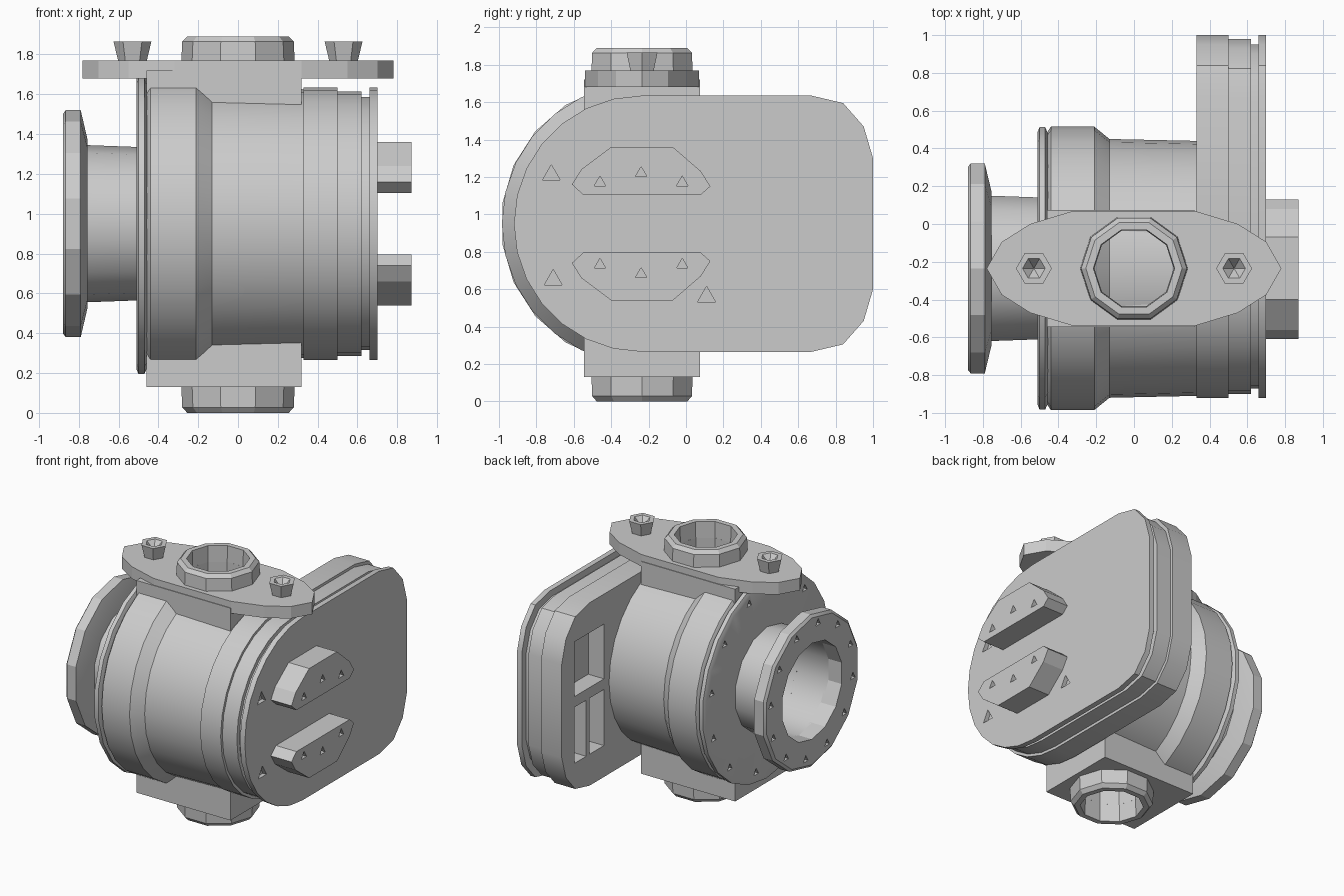
import bpy, bmesh
from math import sin, cos, pi, radians
from mathutils import Matrix, Vector

CY, CZ = -0.235, 0.95      # main axis of the valve body runs along x

cube = bpy.data.objects.get("Cube")
if cube:
    bpy.data.objects.remove(cube, do_unlink=True)

grey = bpy.data.materials.new("cast_grey")
grey.use_nodes = True
grey.diffuse_color = (0.6, 0.6, 0.6, 1)
bsdf = next(n for n in grey.node_tree.nodes if n.type == 'BSDF_PRINCIPLED')
bsdf.inputs["Base Color"].default_value = (0.6, 0.6, 0.6, 1)
bsdf.inputs["Roughness"].default_value = 0.7


def finish(name, bm, smooth=None):
    bmesh.ops.remove_doubles(bm, verts=bm.verts, dist=1e-5)
    bmesh.ops.recalc_face_normals(bm, faces=bm.faces)
    me = bpy.data.meshes.new(name)
    bm.to_mesh(me)
    bm.free()
    me.materials.append(grey)
    ob = bpy.data.objects.new(name, me)
    bpy.context.collection.objects.link(ob)
    if smooth:
        activate(ob)
        bpy.ops.object.shade_smooth_by_angle(angle=radians(smooth))
    return ob


def activate(ob):
    bpy.ops.object.select_all(action='DESELECT')
    ob.select_set(True)
    bpy.context.view_layer.objects.active = ob


def add_prism(bm, pts, a, b, axis):
    """Extrude a 2D outline between a and b along x (outline yz) or z (outline xy)."""
    place = (lambda p, t: (t, *p)) if axis == 'x' else (lambda p, t: (*p, t))
    lo, hi = ([bm.verts.new(place(p, t)) for p in pts] for t in (a, b))
    bm.faces.new(lo)
    bm.faces.new(hi)
    for i in range(len(pts)):
        j = (i + 1) % len(pts)
        bm.faces.new((lo[i], lo[j], hi[j], hi[i]))


def prism(name, pts, a, b, axis, smooth=None):
    bm = bmesh.new()
    add_prism(bm, pts, a, b, axis)
    return finish(name, bm, smooth)


def lathe(name, profile, axis, centre, segs, smooth=None):
    """Spin (position along axis, radius) points about the axis."""
    bm = bmesh.new()
    vs = [bm.verts.new((t, 0, r) if axis == 'x' else (r, 0, t)) for t, r in profile]
    edges = [bm.edges.new(pair) for pair in zip(vs, vs[1:])]
    direction = Vector((1, 0, 0)) if axis == 'x' else Vector((0, 0, 1))
    bmesh.ops.spin(bm, geom=vs + edges, cent=(0, 0, 0), axis=direction,
                   angle=2 * pi, steps=segs, use_duplicate=False)
    bmesh.ops.transform(bm, matrix=Matrix.Translation(centre), verts=bm.verts)
    return finish(name, bm, smooth)


def ring(n, r, cx, cy, start=0.0):
    return [(cx + r * cos(start + 2 * pi * i / n), cy + r * sin(start + 2 * pi * i / n))
            for i in range(n)]


def cut(ob, outlines, a, b, axis):
    """Subtract prisms from an object."""
    bm = bmesh.new()
    for pts in outlines:
        add_prism(bm, pts, a, b, axis)
    cutter = finish("cutter", bm)
    cutter.hide_render = True
    activate(ob)
    mod = ob.modifiers.new("cut", 'BOOLEAN')
    mod.operation, mod.object, mod.solver = 'DIFFERENCE', cutter, 'EXACT'
    bpy.ops.object.modifier_apply(modifier=mod.name)
    bpy.data.objects.remove(cutter, do_unlink=True)


def pits(centres, r):
    return [ring(3, r, y, z, pi / 2) for y, z in centres]


def rect(a0, b0, a1, b1):
    return [(a0, b0), (a1, b0), (a1, b1), (a0, b1)]


axis_centre = (0, CY, CZ)

# Round main body with a stepped shoulder and a wide bore
lathe("main_body", [(-0.46, 0.36), (-0.46, 0.72), (-0.44, 0.75), (-0.21, 0.75),
                    (-0.13, 0.685), (0.33, 0.675), (0.33, 0), (0.2, 0), (0.2, 0.36),
                    (-0.46, 0.36)], 'x', axis_centre, 28, 35)

# End disc with bolt holes
end_disc = lathe("end_disc", [(-0.51, 0.36), (-0.51, 0.73), (-0.5, 0.755), (-0.47, 0.755),
                              (-0.455, 0.72), (-0.455, 0.36), (-0.51, 0.36)],
                 'x', axis_centre, 22, 30)
cut(end_disc, pits(ring(12, 0.67, CY, CZ, 0.2), 0.032), -0.6, -0.475, 'x')

# Inlet pipe and its bolted flange
lathe("inlet_pipe", [(-0.77, 0.36), (-0.77, 0.395), (-0.5, 0.385), (-0.5, 0.36),
                     (-0.77, 0.36)], 'x', axis_centre, 14, 35)
inlet_flange = lathe("inlet_flange", [(-0.88, 0.36), (-0.88, 0.55), (-0.865, 0.57), (-0.79, 0.57),
                                      (-0.755, 0.42), (-0.755, 0.36), (-0.88, 0.36)],
                     'x', axis_centre, 14, 25)
cut(inlet_flange, pits(ring(12, 0.49, CY, CZ, 0.15), 0.032), -0.95, -0.83, 'x')

# Square necks above and below the body, each with a round socket
bore = [ring(10, 0.21, 0, CY)]
neck_outline = rect(-0.46, -0.545, 0.32, 0.075)
upper_neck = prism("upper_neck", neck_outline, 1.32, 1.72, 'z')
cut(upper_neck, bore, 1.6, 2, 'z')
lower_neck = prism("lower_neck", neck_outline, 0.13, 0.58, 'z')
cut(lower_neck, bore, -0.1, 0.26, 'z')

# Top mounting plate
half = [(0.32, 0.305), (0.55, 0.235), (0.70, 0.14), (0.78, 0)]
right = half + [(x, -y) for x, y in half[-2::-1]]
outline = right + [(-x, -y) for x, y in right]
plate = prism("top_plate", [(x, CY + y) for x, y in outline], 1.68, 1.77, 'z')
cut(plate, bore, 1.6, 2, 'z')

# Round collars around the sockets
for name, base, tip in (("top_collar", 1.76, 1.89), ("bottom_collar", 0.14, 0.0)):
    lathe(name, [(base, 0.21), (base, 0.285), (tip * 0.8 + base * 0.2, 0.28), (tip, 0.255),
                 (tip, 0.215), (base, 0.21)], 'z', (0, CY, 0), 10)

# Flared plate bolts with hollow heads
for side, name in ((-1, "right_plate_bolt"), (1, "left_plate_bolt")):
    lathe(name, [(1.76, 0), (1.76, 0.07), (1.865, 0.095), (1.865, 0.06), (1.80, 0)],
          'z', (side * 0.53, CY, 0), 6)

# Side housing: half-round at the front, rounded corners at the back
corner = [(0.67, 0.685), (0.84, 0.645), (0.95, 0.52), (1.0, 0.35)]


def housing_outline(inset):
    k = 0.685 - inset
    arc = [(CY + k * cos(t), CZ + k * sin(t)) for t in
           (pi / 2 + pi * i / 14 for i in range(15))]
    back = [(y - inset * min(1, 2 * (y - 0.4)), z * k / 0.685) for y, z in corner]
    return arc + [(y, CZ - z) for y, z in back] + [(y, CZ + z) for y, z in reversed(back)]


inner = prism("housing_base", housing_outline(0), 0.33, 0.5, 'x', 30)
cut(inner, [rect(0.5, 1.0, 0.85, 1.41), rect(0.5, 0.5, 0.67, 0.92),
            rect(0.71, 0.5, 0.85, 0.92)], 0.2, 0.46, 'x')
prism("housing_middle", housing_outline(0.02), 0.49, 0.62, 'x', 30)
prism("housing_groove", housing_outline(0.05), 0.61, 0.67, 'x', 30)
cover = prism("housing_cover", housing_outline(0), 0.66, 0.7, 'x', 30)
cut(cover, pits([(-0.72, 1.21), (-0.71, 0.65), (0.11, 0.56)], 0.055), 0.67, 0.8, 'x')

# Pair of raised handles on the cover, mirrored about the axis
handle = [(-0.55, 0.155), (0.08, 0.155), (0.13, 0.2), (0.08, 0.28), (-0.07, 0.41),
          (-0.40, 0.41), (-0.56, 0.29), (-0.61, 0.21)]
for sign, name in ((1, "upper_handle"), (-1, "lower_handle")):
    grip = prism(name, [(y, CZ + sign * z) for y, z in handle], 0.69, 0.87, 'x')
    cut(grip, pits([(-0.46, CZ + sign * 0.22), (-0.24, CZ + sign * 0.27),
                    (-0.02, CZ + sign * 0.22)], 0.035), 0.83, 0.95, 'x')
